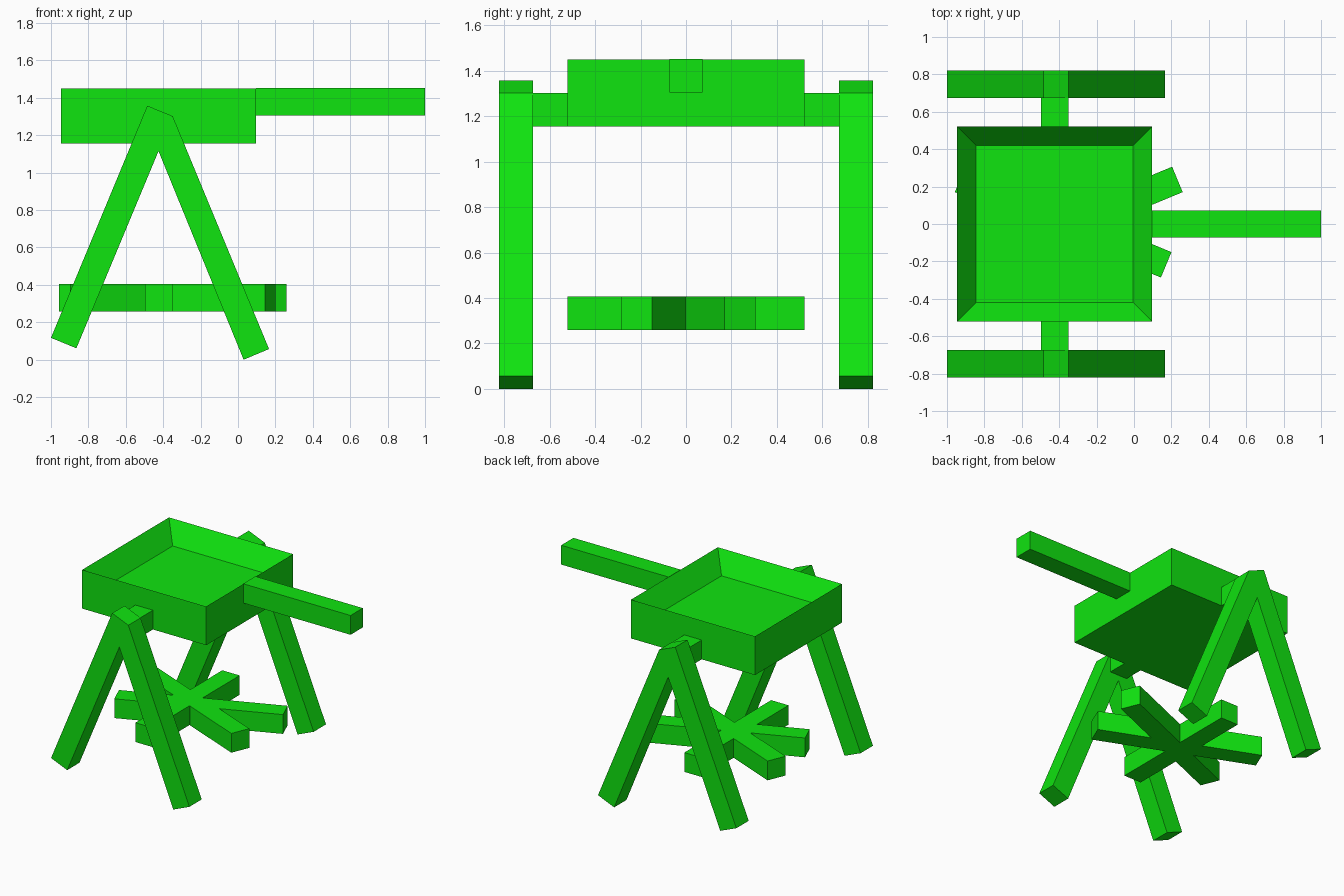
import bpy, bmesh, math
from mathutils import Matrix

if "Cube" in bpy.data.objects:
    bpy.data.objects.remove(bpy.data.objects["Cube"])

green = bpy.data.materials.new("bright green")
green.diffuse_color = (0.005, 0.78, 0.005, 1)
green.use_nodes = True
green.node_tree.nodes["Principled BSDF"].inputs["Base Color"].default_value = green.diffuse_color


def finish(name, bm):
    bmesh.ops.recalc_face_normals(bm, faces=bm.faces)
    mesh = bpy.data.meshes.new(name)
    bm.to_mesh(mesh)
    bm.free()
    mesh.materials.append(green)
    obj = bpy.data.objects.new(name, mesh)
    bpy.context.collection.objects.link(obj)
    return obj


def box(name, center, size, angle=0):
    bm = bmesh.new()
    m = (Matrix.Translation(center) @ Matrix.Rotation(math.radians(angle), 4, 'Z')
         @ Matrix.Diagonal((*size, 1)))
    bmesh.ops.create_cube(bm, size=1, matrix=m)
    return finish(name, bm)


# tray: block with a square recess in its top
bm = bmesh.new()
bmesh.ops.create_cube(bm, size=1, matrix=Matrix.Translation((-0.425, 0, 1.3025))
                      @ Matrix.Diagonal((1.045, 1.045, 0.295, 1)))
bm.normal_update()
top = max(bm.faces, key=lambda f: f.calc_center_median().z)
bmesh.ops.inset_region(bm, faces=[top], thickness=0.147)
bmesh.ops.translate(bm, verts=top.verts, vec=(0, 0, -0.15))
finish("tray", bm)

# handle sticking out of the tray
box("handle", (0.5475, 0, 1.378), (0.905, 0.147, 0.147))

# A-shaped leg frames and the axle stubs joining them to the tray
profile = [(-1.0, 0.117), (-0.864, 0.061), (-0.425, 1.115), (0.03, 0.0),
           (0.166, 0.057), (-0.349, 1.302), (-0.485, 1.358)]
for side, label in ((-1, "front"), (1, "back")):
    bm = bmesh.new()
    face = bm.faces.new([bm.verts.new((x, side * 0.674, z)) for x, z in profile])
    ext = bmesh.ops.extrude_face_region(bm, geom=[face])
    bmesh.ops.translate(bm, vec=(0, side * 0.148, 0),
                        verts=[v for v in ext["geom"] if isinstance(v, bmesh.types.BMVert)])
    # the extrusion keeps the starting face, so the solid is closed
    finish(label + "_leg_frame", bm)
    box(label + "_axle", (-0.425, side * 0.599, 1.2285), (0.147, 0.157, 0.147))

# crossed bars lying between the legs
for name, x, length, angle in (("cross_bar", -0.425, 1.045, 90),
                               ("rising_bar", -0.319, 1.193, 22.5),
                               ("falling_bar", -0.379, 1.193, -22.5)):
    y = 0 if angle == 90 else 0.01
    box(name, (x, y, 0.332), (length, 0.147, 0.147), angle)
